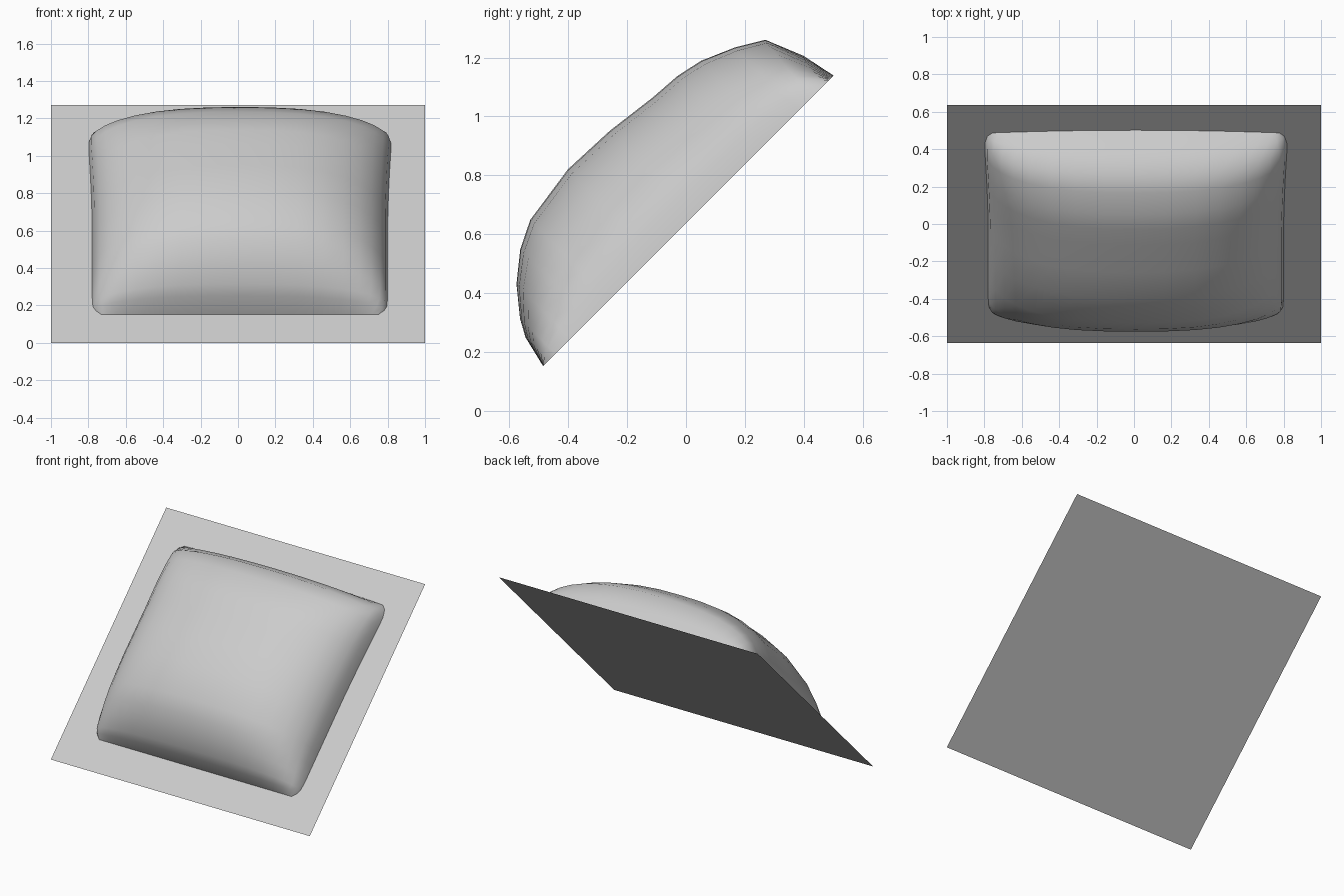
import bpy, bmesh, math
from mathutils import Vector

if "Cube" in bpy.data.objects:
    bpy.data.objects.remove(bpy.data.objects["Cube"])

R = math.sqrt(0.5)


def tilt(u, v, w):
    # u across, v up the 45 degree slope, w out of the board
    return Vector((u, (v - w) * R, 0.636 + (v + w) * R))


def make(name, grid, smooth):
    bm = bmesh.new()
    rows = [[bm.verts.new(p) for p in row] for row in grid]
    for a, b in zip(rows, rows[1:]):
        for i in range(len(a) - 1):
            bm.faces.new((a[i], a[i + 1], b[i + 1], b[i]))
    for f in bm.faces:
        f.smooth = smooth
    mesh = bpy.data.meshes.new(name)
    bm.to_mesh(mesh)
    bm.free()
    obj = bpy.data.objects.new(name, mesh)
    bpy.context.collection.objects.link(obj)
    return obj


# Thin sloping board
make("backing_board", [[tilt(x, v, 0) for x in (-1, 1)] for v in (-0.9, 0.9)], False)

# Cushion profile along the slope: position, height on the centre line
profile = [(-0.685, 0), (-0.658, 0.112), (-0.626, 0.17), (-0.552, 0.261),
           (-0.46, 0.335), (-0.365, 0.382), (-0.153, 0.413), (0.04, 0.405),
           (0.222, 0.382), (0.335, 0.374), (0.427, 0.354), (0.54, 0.305),
           (0.632, 0.25), (0.685, 0.12), (0.71, 0)]
half = [0, 0.2, 0.4, 0.56, 0.7, 0.81, 0.89, 0.95, 0.985, 1]
across = [-s for s in reversed(half[1:])] + half

grid = []
for k, (v, h) in enumerate(profile):
    # Sides flare slightly towards the top; the corners are clipped
    width = 0.79 + 0.025 * max(0, v / 0.7) ** 1.5
    end = min(k, len(profile) - 1 - k)
    width *= (0.94, 0.975, 0.995)[end] if end < 3 else 1
    row = []
    for s in across:
        height = h * (1 - abs(s) ** 2.6) ** 0.5
        bow = -0.02 * s * s if v > 0.6 else 0
        row.append(tilt(0.01 + width * s, v + bow, height + 0.001))
    grid.append(row)
make("cushion", grid, True)
